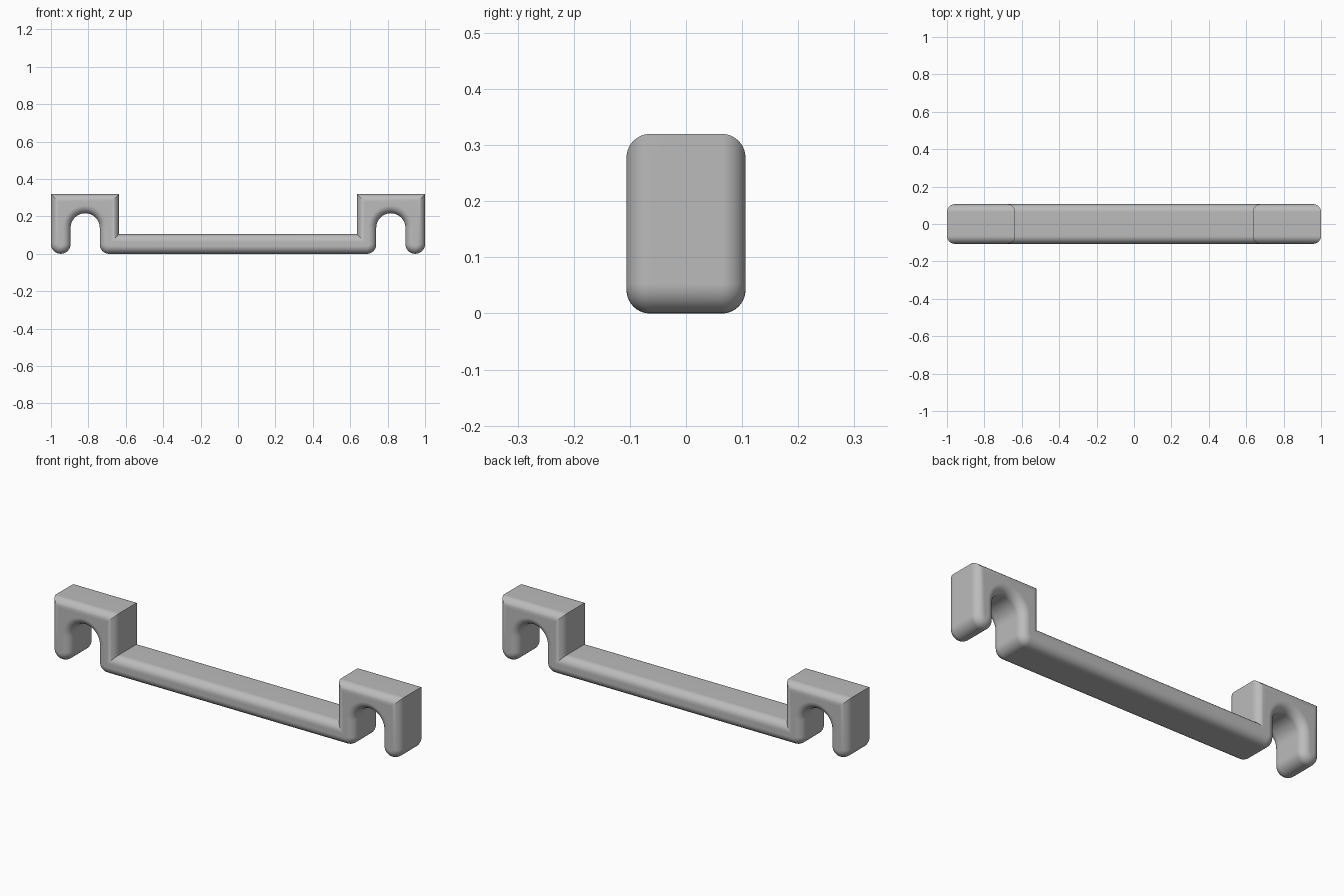
import bpy, bmesh
from math import sin, cos, pi, radians
from mathutils import Vector

if "Cube" in bpy.data.objects:
    bpy.data.objects.remove(bpy.data.objects["Cube"], do_unlink=True)

HALF_DEPTH, FILLET, STEPS = 0.106, 0.042, 10

# Plain grey
grey = bpy.data.materials.new("grey")
grey.use_nodes = True
colour = (0.5, 0.5, 0.5, 1)
grey.diffuse_color = colour
grey.node_tree.nodes["Principled BSDF"].inputs["Base Color"].default_value = colour


def arc(cx, cz, r, start, end, n=16):
    angles = [radians(start + (end - start) * i / n) for i in range(n + 1)]
    return [Vector((cx + r * cos(a), cz + r * sin(a))) for a in angles]


def inset(points, d):
    """Move a clockwise outline inward by d, with mitred corners."""
    result = []
    for i, p in enumerate(points):
        a = (p - points[i - 1]).normalized()
        b = (points[(i + 1) % len(points)] - p).normalized()
        na, nb = Vector((a.y, -a.x)), Vector((b.y, -b.x))
        result.append(p + (na + nb) * d / (1 + na.dot(nb)))
    return result


# Outline of one end: block, rounded outer leg, arched slot, rounded inner corner
half = [Vector((0.635, 0.105)), Vector((0.635, 0.32)), Vector((1, 0.32))]
half += arc(0.9475, 0.0525, 0.0525, 0, -180)
half += arc(0.817, 0.139, 0.078, 0, 180, 24)
half += arc(0.689, 0.05, 0.05, 0, -90, 10)
outline = half + [Vector((-p.x, p.y)) for p in reversed(half)]

# Rounded front rim, then rounded back rim
angles = [pi / 2 * i / STEPS for i in range(STEPS + 1)]
front = [(-HALF_DEPTH + FILLET * (1 - sin(a)), FILLET * (1 - cos(a)))
         for a in reversed(angles)]
sections = front + [(-y, d) for y, d in reversed(front)]

bm = bmesh.new()
rings = [[bm.verts.new((p.x, y, p.y)) for p in inset(outline, d)]
         for y, d in sections]
for r0, r1 in zip(rings, rings[1:]):
    for i in range(len(r0)):
        bm.faces.new((r0[i - 1], r0[i], r1[i], r1[i - 1]))
bm.faces.new(rings[0])
bm.faces.new(rings[-1])
bmesh.ops.recalc_face_normals(bm, faces=bm.faces)

mesh = bpy.data.meshes.new("handle_bracket")
bm.to_mesh(mesh)
bm.free()
mesh.materials.append(grey)
bracket = bpy.data.objects.new("handle_bracket", mesh)
bpy.context.collection.objects.link(bracket)

# Smooth fillets, crisp mitres
bpy.ops.object.select_all(action="DESELECT")
bracket.select_set(True)
bpy.context.view_layer.objects.active = bracket
bpy.ops.object.shade_smooth_by_angle(angle=radians(30))
weighted = bracket.modifiers.new("weighted_normals", "WEIGHTED_NORMAL")
weighted.keep_sharp = True
